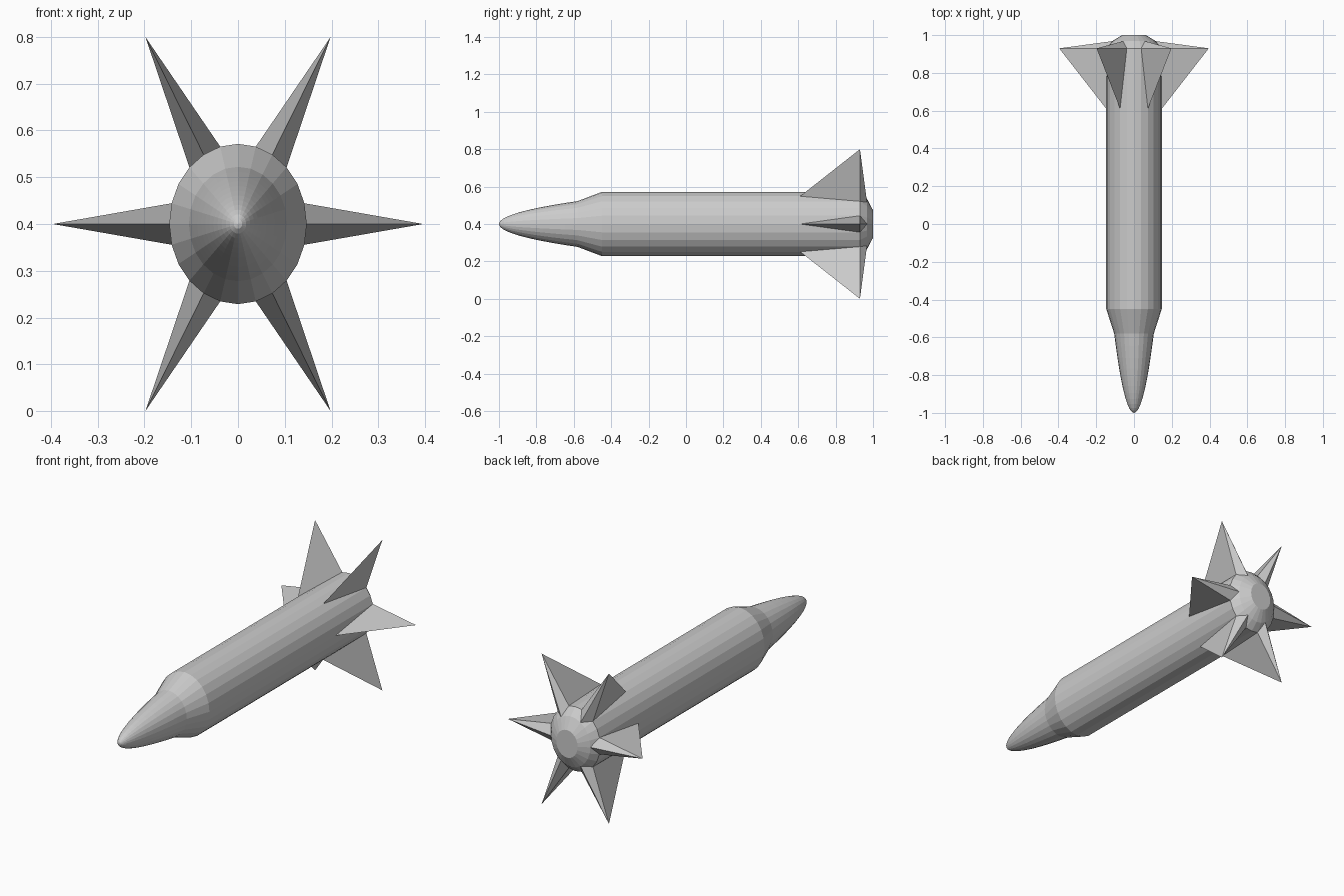
import bpy
import bmesh
from math import sin, cos, radians, sqrt

if "Cube" in bpy.data.objects:
    bpy.data.objects.remove(bpy.data.objects["Cube"], do_unlink=True)

SIDES = 24
STRETCH = 1.166      # the round section is slightly taller than wide
AXIS_Z = 0.4
BODY_R = 0.147
FIN_SPAN = 0.396


def polar(r, degrees, y):
    """Point at a radius and angle around the long axis."""
    a = radians(degrees)
    return (r * cos(a), y, AXIS_Z + STRETCH * r * sin(a))


def finish(name, bm):
    bmesh.ops.recalc_face_normals(bm, faces=bm.faces)
    mesh = bpy.data.meshes.new(name)
    bm.to_mesh(mesh)
    bm.free()
    obj = bpy.data.objects.new(name, mesh)
    bpy.context.collection.objects.link(obj)
    return obj


def lathe(name, profile, tip_y):
    """Revolve (radius, y) rings, closed by a point in front and a flat cap behind."""
    bm = bmesh.new()
    step = 360 / SIDES
    rings = [[bm.verts.new(polar(r, i * step, y)) for i in range(SIDES)]
             for r, y in profile]
    tip = bm.verts.new((0, tip_y, AXIS_Z))
    for i in range(SIDES):
        j = (i + 1) % SIDES
        bm.faces.new((tip, rings[0][i], rings[0][j]))
        for a, b in zip(rings, rings[1:]):
            bm.faces.new((a[i], b[i], b[j], a[j]))
    bm.faces.new(rings[-1])
    return finish(name, bm)


def fin(name, angle):
    """Pointed fin with a diamond root that tapers to nothing at the front."""
    bm = bmesh.new()
    points = [
        polar(BODY_R, angle, 0.61),         # front root
        polar(BODY_R, angle - 15, 0.93),    # root sides
        polar(BODY_R, angle + 15, 0.93),
        polar(0.115, angle, 0.968),         # rear root
        polar(FIN_SPAN, angle, 0.93),       # outer tip
        polar(0.1, angle, 0.88),            # anchor inside the body
    ]
    verts = [bm.verts.new(p) for p in points]
    bmesh.ops.convex_hull(bm, input=verts)
    return finish(name, bm)


# Fuselage: rounded nose, shoulder, straight tube and domed tail
nose_steps = 12
nose = [(0.105 * sqrt(t), -1 + 0.42 * t)
        for t in ((k / nose_steps) ** 2 for k in range(1, nose_steps + 1))]
tube = [(BODY_R, -0.45), (BODY_R, 0.93)]
tail = [(0.115, 0.968), (0.063, 1.0)]
lathe("fuselage", nose + tube + tail, -1.0)

# Six tail fins
for n in range(6):
    fin(f"tail_fin_{n + 1}", n * 60)
